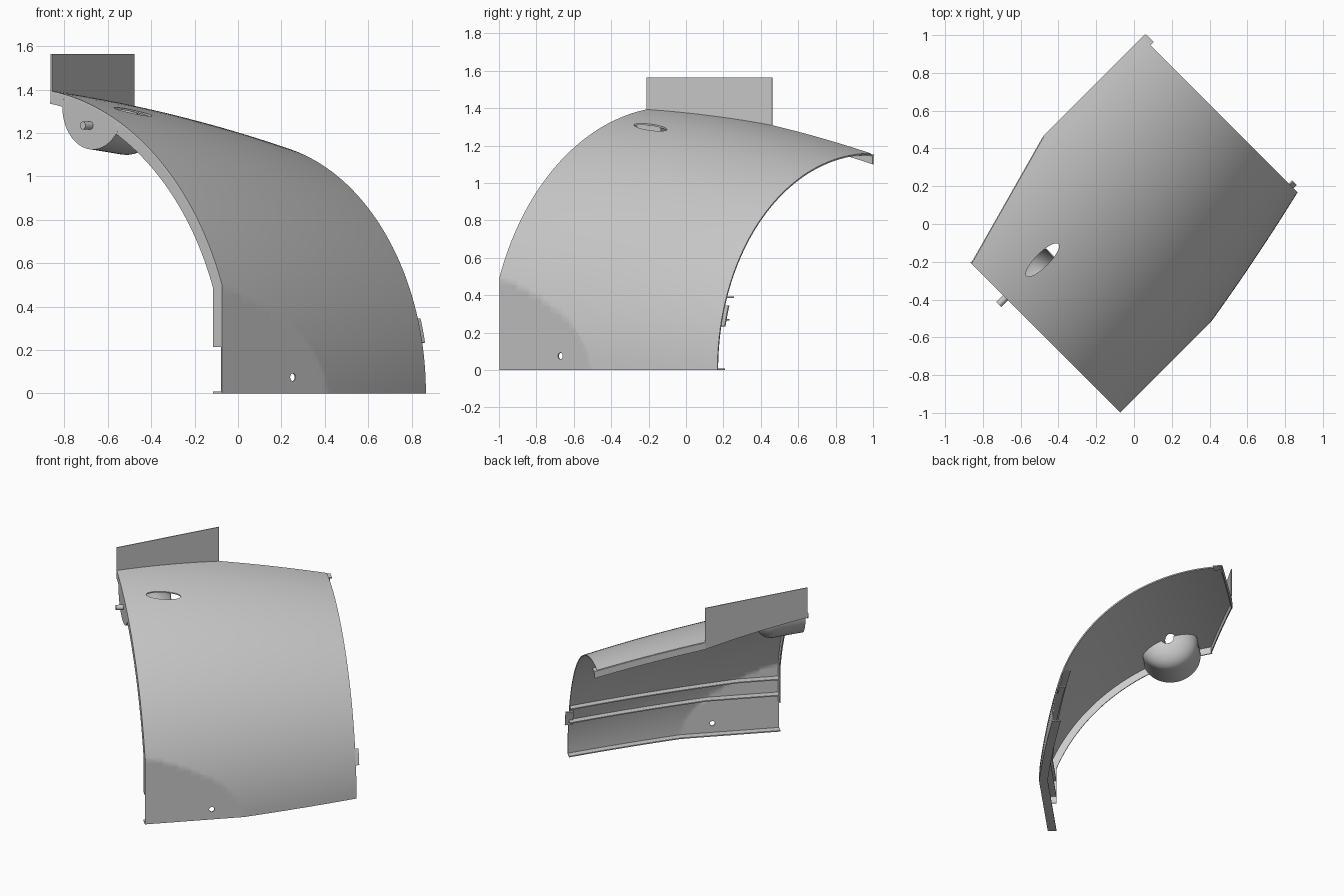
import bpy, bmesh
from math import sin, cos, acos, asin, sqrt, pi
from mathutils import Vector

if "Cube" in bpy.data.objects:
    bpy.data.objects.remove(bpy.data.objects["Cube"])

grey = bpy.data.materials.new("panel grey")
grey.use_nodes = True
COL = (0.6, 0.6, 0.6, 1)
grey.diffuse_color = COL
grey.node_tree.nodes["Principled BSDF"].inputs["Base Color"].default_value = COL

# Panel frame: u along the barrel axis, v outward, z up
U0, UK, U1 = -0.757, -0.014, 0.73
AXIS, FLAT, LIP = -0.665, 0.65, 0.055
S = sqrt(0.5)


def P(u, v, z):
    return Vector(((u + v) * S, (u - v) * S, z))


def radius(u):
    t = u - U0
    return 1.405 - 0.1005 * t - 0.0455 * t * t


def top_v(u):
    return AXIS + 0.205 * max(0, (UK - u) / (UK - U0))


def top_z(u):
    return sqrt(radius(u) ** 2 - (top_v(u) - AXIS) ** 2)


def top_angle(u):
    return acos((top_v(u) - AXIS) / radius(u))


def side_v(u, z):
    return min(FLAT, AXIS + sqrt(radius(u) ** 2 - z * z))


def lerp(a, b, t):
    return a + (b - a) * t


def sheet(name, f, nu, nv, thick=0.008, flatten=False):
    """Grid surface f(s, t), both 0 to 1, thickened evenly."""
    bm = bmesh.new()
    rows = [[bm.verts.new(f(i / nu, j / nv)) for j in range(nv + 1)] for i in range(nu + 1)]
    for i in range(nu):
        for j in range(nv):
            bm.faces.new((rows[i][j], rows[i + 1][j], rows[i + 1][j + 1], rows[i][j + 1]))
    if flatten:
        # cut a crease and press the bulge onto the flat side plane
        out = Vector((S, -S, 0))
        bmesh.ops.bisect_plane(bm, geom=bm.verts[:] + bm.edges[:] + bm.faces[:],
                               plane_co=out * FLAT, plane_no=out, dist=1e-5)
        for v in bm.verts:
            d = v.co.dot(out) - FLAT
            if d > 0:
                v.co -= out * d
    bmesh.ops.remove_doubles(bm, verts=bm.verts, dist=1e-5)
    me = bpy.data.meshes.new(name)
    bm.to_mesh(me)
    bm.free()
    me.materials.append(grey)
    ob = bpy.data.objects.new(name, me)
    bpy.context.collection.objects.link(ob)
    mod = ob.modifiers.new("thickness", "SOLIDIFY")
    mod.thickness, mod.offset = thick, 0
    activate(ob)
    bpy.ops.object.modifier_apply(modifier=mod.name)
    bpy.ops.object.shade_smooth_by_angle(angle=0.5)
    return ob


def activate(ob):
    bpy.ops.object.select_all(action='DESELECT')
    ob.select_set(True)
    bpy.context.view_layer.objects.active = ob


def cut(ob, at, axis, size):
    """Drill a round or oval hole, then drop the cutter."""
    bpy.ops.mesh.primitive_cylinder_add(vertices=32, radius=1, depth=1, location=at)
    c = bpy.context.object
    c.name, c.hide_render = "hole_cutter", True
    c.scale = size
    c.rotation_mode = 'QUATERNION'
    if axis.z:
        c.rotation_quaternion = Vector((1, 0, 0)).rotation_difference(P(1, 0, 0))
    else:
        c.rotation_quaternion = Vector((0, 0, 1)).rotation_difference(axis)
    mod = ob.modifiers.new("hole", "BOOLEAN")
    mod.object, mod.operation, mod.solver = c, 'DIFFERENCE', 'EXACT'
    activate(ob)
    bpy.ops.object.modifier_apply(modifier=mod.name)
    bpy.data.objects.remove(c)


# Curved outer skin with a flattened lower corner
def skin_point(s, t):
    u = lerp(U0, U1, s)
    a = t * top_angle(u)
    return P(u, AXIS + radius(u) * cos(a), radius(u) * sin(a))


skin = sheet("outer_skin", skin_point, 48, 48, flatten=True)
cut(skin, P(-0.477, -0.208, 1.28), P(0, 0, 1), (0.12, 0.036, 0.3))
cut(skin, P(-0.296, FLAT, 0.075), P(0, 1, 0), (0.018, 0.018, 0.1))


# Inward rim along the front end
def rim_point(s, t):
    r = radius(U0) - LIP * t
    a = lerp(asin(0.215 / r), top_angle(U0), s)
    return P(U0 + 0.004, min(AXIS + r * cos(a), FLAT - LIP * t), r * sin(a))


sheet("front_rim", rim_point, 48, 1)

# Bottom ledge and two inner stringers
for name, z in (("bottom_ledge", 0.004), ("lower_stringer", 0.27), ("upper_stringer", 0.39)):
    def ledge(s, t, z=z):
        u = lerp(U0, U1, s)
        return P(u, side_v(u, z) - LIP * t, z)
    sheet(name, ledge, 32, 1)


# Upright plate along the front part of the top edge
def plate_point(s, t):
    u = lerp(U0, UK, s)
    return P(u, top_v(u), lerp(top_z(u) - 0.05, 1.565, t))


sheet("upright_plate", plate_point, 16, 1, 0.006)


# Hanging lip along the rear part of the top edge
def lip_point(s, t):
    u = lerp(UK, U1 + 0.02, s)
    return P(u, AXIS, top_z(u) - 0.05 * t)


sheet("top_lip", lip_point, 16, 1)

# Small tabs past the rear end
for name, lo, hi in (("side_tab", 0.205, 0.305), ("top_tab", 1.52, pi / 2)):
    def tab(s, t, lo=lo, hi=hi):
        r, a = radius(U1) - 0.006, lerp(lo, hi, t)
        return P(lerp(U1 - 0.03, U1 + 0.025, s), AXIS + r * cos(a), r * sin(a))
    sheet(name, tab, 1, 6)


# Rounded pocket behind the front rim, under the slot
def pocket(u, r, phi, depth=1):
    v0 = -0.19
    R = radius(u)
    a = acos((v0 - AXIS) / R)
    x = R * cos(a) + r * (cos(phi) * sin(a) - depth * sin(phi) * cos(a))
    z = R * sin(a) - r * (cos(phi) * cos(a) + depth * sin(phi) * sin(a))
    k = min(1, (R - 0.004) / sqrt(x * x + z * z))
    return P(u, AXIS + x * k, z * k)


def pocket_shell(s, t):
    # straight barrel, then a dome closing towards the back
    if s < 0.4:
        return pocket(lerp(U0, -0.55, s / 0.4), 0.195, pi * t)
    w = (s - 0.4) / 0.6 * 1.35
    return pocket(-0.55 + 0.13 * sin(w), 0.195 * cos(w), pi * t)


sheet("pocket_shell", pocket_shell, 20, 24, 0.006)
lug = sheet("pocket_front", lambda s, t: pocket(U0 + 0.003, 0.195, pi * s, t), 24, 6, 0.006)
cut(lug, P(U0, -0.205, 1.235), P(1, 0, 0), (0.018, 0.018, 0.1))
